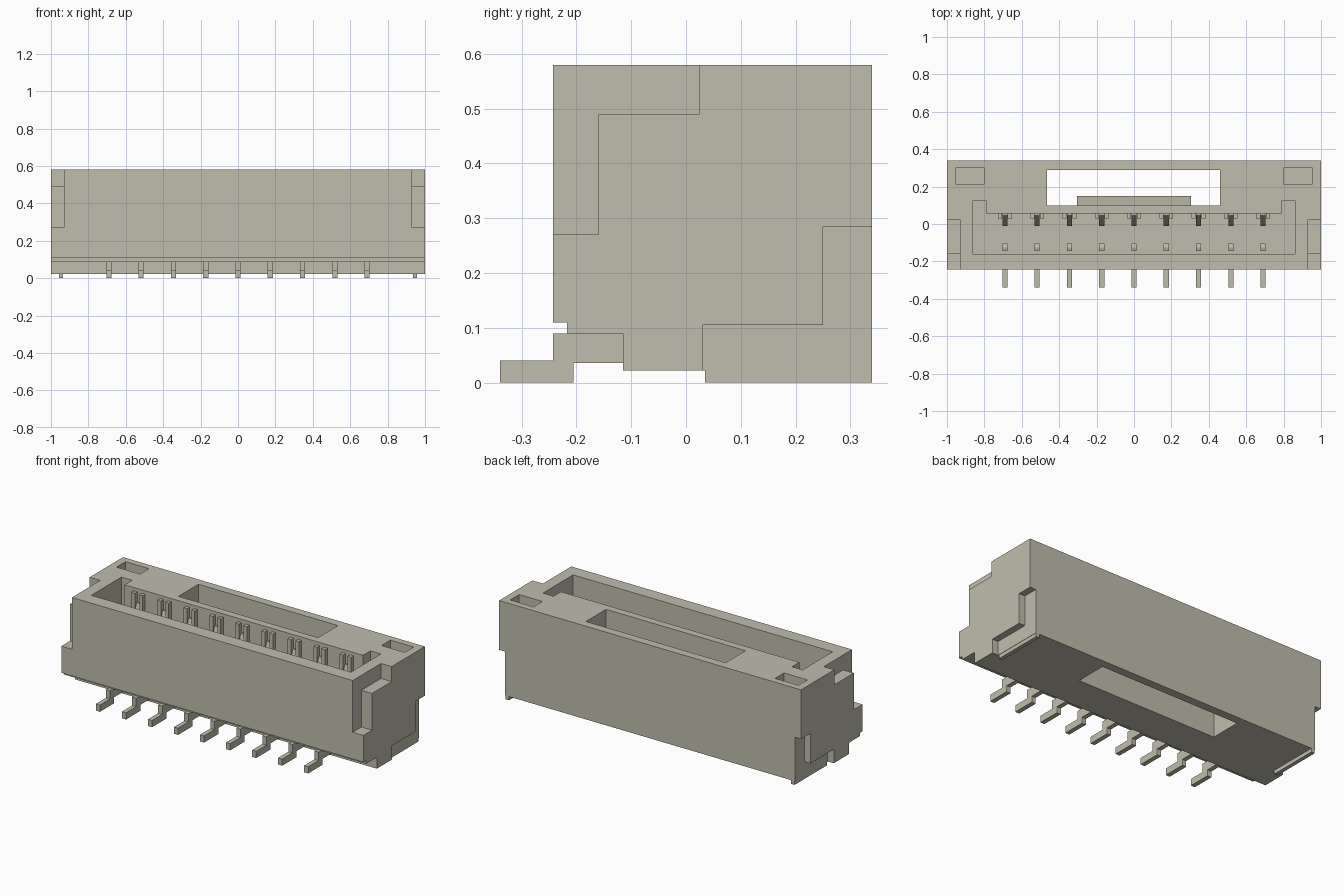
import bpy
import bmesh
from mathutils import Vector

cube = bpy.data.objects.get("Cube")
if cube:
    bpy.data.objects.remove(cube, do_unlink=True)

mat = bpy.data.materials.new("warm grey plastic")
mat.use_nodes = True
COLOUR = (0.53, 0.515, 0.42, 1.0)
mat.diffuse_color = COLOUR
bsdf = mat.node_tree.nodes["Principled BSDF"]
bsdf.inputs["Base Color"].default_value = COLOUR
bsdf.inputs["Roughness"].default_value = 0.6


def add_prism(bm, pts, axis, lo, hi):
    """Extrude a polygon: (y, z) points along x, or (x, y) points along z."""
    def place(p, t):
        return (t, p[0], p[1]) if axis == "x" else (p[0], p[1], t)
    face = bm.faces.new([bm.verts.new(place(p, lo)) for p in pts])
    out = bmesh.ops.extrude_face_region(bm, geom=[face])
    verts = [g for g in out["geom"] if isinstance(g, bmesh.types.BMVert)]
    shift = Vector(place((0, 0), hi - lo))
    bmesh.ops.translate(bm, verts=verts, vec=shift)


def rect(a0, a1, b0, b1):
    return [(a0, b0), (a1, b0), (a1, b1), (a0, b1)]


def build(name, prisms):
    """prisms: list of (points, axis, low, high) joined in one object."""
    bm = bmesh.new()
    for p in prisms:
        add_prism(bm, *p)
    bmesh.ops.recalc_face_normals(bm, faces=bm.faces)
    me = bpy.data.meshes.new(name)
    bm.to_mesh(me)
    bm.free()
    me.materials.append(mat)
    ob = bpy.data.objects.new(name, me)
    bpy.context.collection.objects.link(ob)
    return ob


def both_sides(pts, x0, x1):
    """The same side profile at +x and -x."""
    return [(pts, "x", x0, x1), (pts, "x", -x1, -x0)]


# Housing block with a stepped underside at the front
housing = build("housing", [([(-0.243, 0.11), (-0.217, 0.11), (-0.217, 0.09),
                              (-0.115, 0.09), (-0.115, 0.022), (0.34, 0.022),
                              (0.34, 0.58), (-0.243, 0.58)], "x", -1, 1)])

cutters = [
    # Plug cavity with two rear key slots
    build("cavity_cutter", [([(-0.86, -0.16), (0.86, -0.16), (0.86, 0.125),
                              (0.79, 0.125), (0.79, 0.055), (-0.79, 0.055),
                              (-0.79, 0.125), (-0.86, 0.125)], "z", 0.15, 0.7)]),
    # Through window for the latch
    build("window_cutter", [(rect(-0.465, 0.46, 0.1, 0.29), "z", -0.1, 0.7)]),
    # Corner pockets in the top
    build("pocket_cutter", [(rect(0.8, 0.955, 0.215, 0.3), "z", 0.36, 0.7),
                            (rect(-0.955, -0.8, 0.215, 0.3), "z", 0.36, 0.7)]),
    # Upper front end notches
    build("notch_cutter", both_sides([(-0.4, 0.27), (-0.16, 0.27), (-0.16, 0.49),
                                      (0.025, 0.49), (0.025, 0.7), (-0.4, 0.7)],
                                     0.93, 1.1)),
    # Lower rear end recesses around the solder tabs
    build("recess_cutter", both_sides([(0.03, -0.1), (0.5, -0.1), (0.5, 0.285),
                                       (0.25, 0.285), (0.25, 0.105), (0.03, 0.105)],
                                      0.96, 1.1)),
]
for cutter in cutters:
    mod = housing.modifiers.new(cutter.name, "BOOLEAN")
    mod.operation = "DIFFERENCE"
    mod.solver = "EXACT"
    mod.object = cutter
    cutter.hide_render = True

# Bake the cuts, then discard the cutters
bpy.context.view_layer.update()
deps = bpy.context.evaluated_depsgraph_get()
cut_mesh = bpy.data.meshes.new_from_object(housing.evaluated_get(deps))
housing.modifiers.clear()
housing.data = cut_mesh
for cutter in cutters:
    bpy.data.objects.remove(cutter, do_unlink=True)

# Solder tab feet at both ends
foot = rect(0.035, 0.34, 0.0, 0.03)
for name, x0, x1 in (("left_solder_foot", 0.935, 0.958),
                     ("right_solder_foot", -0.958, -0.935)):
    build(name, [(foot, "x", x0, x1)])

# Sloped latch ledge on the front wall of the window
build("latch_ledge", [([(0.09, 0.2), (0.15, 0.2), (0.15, 0.24), (0.1, 0.34),
                        (0.09, 0.34)], "x", -0.305, 0.305)])

# Nine contacts, each with guide ribs on the cavity's rear wall
LEAD = [(-0.34, 0), (-0.205, 0), (-0.205, 0.036), (-0.1, 0.036), (-0.1, 0.09),
        (-0.243, 0.09), (-0.243, 0.04), (-0.34, 0.04)]
FRONT_PRONG = [(-0.145, 0.14), (-0.105, 0.14), (-0.105, 0.3), (-0.125, 0.305),
               (-0.145, 0.3)]
REAR_PRONG = [(-0.01, 0.14), (0.06, 0.14), (0.06, 0.5), (0.045, 0.5), (-0.01, 0.33)]
HALF = 0.0135
for i in range(9):
    x = (i - 4) * 0.1725
    build(f"contact_{i + 1}", [(p, "x", x - HALF, x + HALF)
                               for p in (LEAD, FRONT_PRONG, REAR_PRONG)])
    rib = rect(0.03, 0.06, 0.14, 0.56)
    build(f"guide_ribs_{i + 1}", [(rib, "x", x - 0.037, x - 0.015),
                                  (rib, "x", x + 0.015, x + 0.037)])
